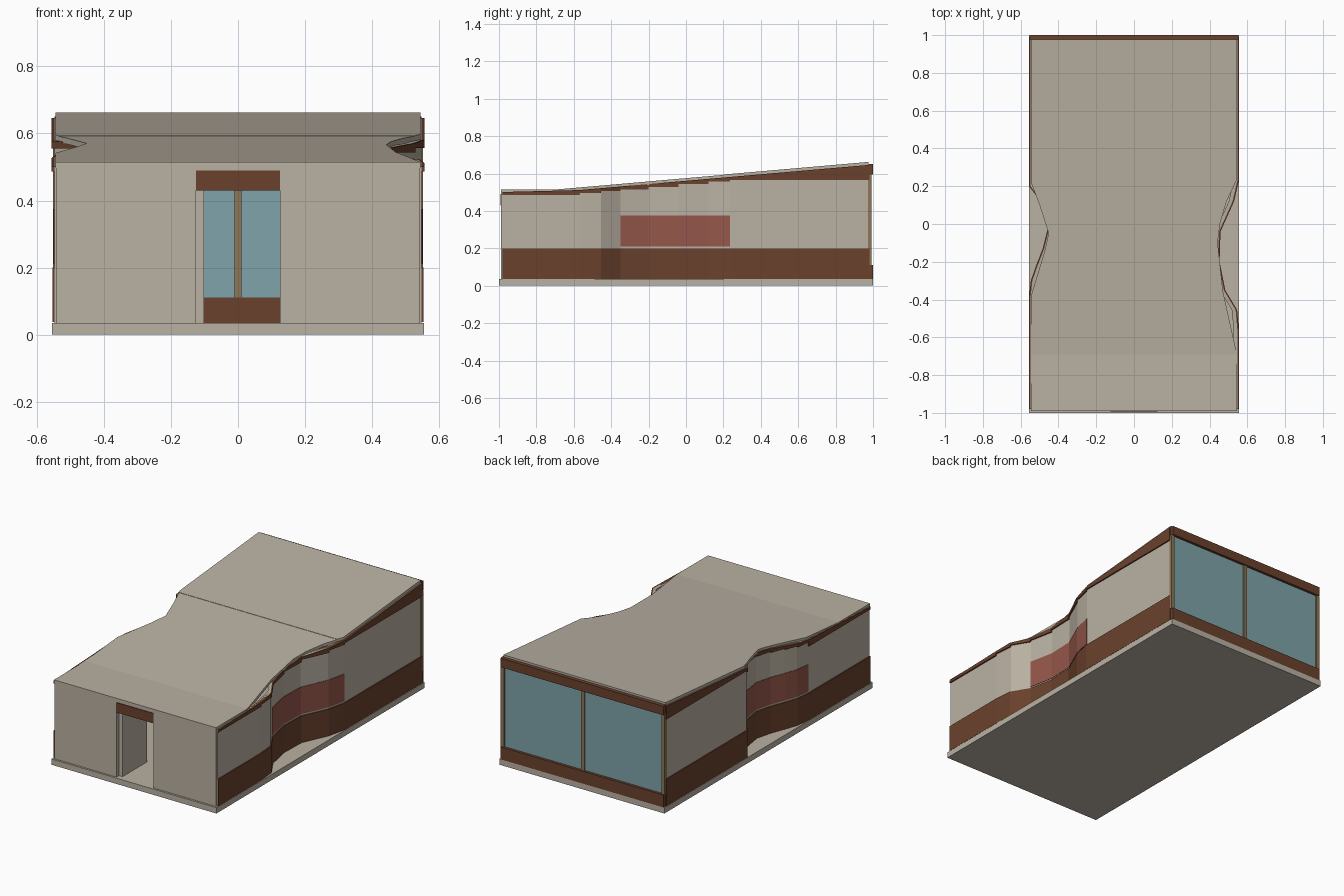
import bpy, bmesh

if "Cube" in bpy.data.objects:
    bpy.data.objects.remove(bpy.data.objects["Cube"])


def material(name, rgb):
    m = bpy.data.materials.new(name)
    m.diffuse_color = (*rgb, 1)
    m.use_nodes = True
    m.node_tree.nodes["Principled BSDF"].inputs["Base Color"].default_value = m.diffuse_color
    return m


BEIGE = material("beige plaster", (0.49, 0.44, 0.365))
BROWN = material("brown wood", (0.145, 0.053, 0.026))
RED = material("brick red", (0.30, 0.095, 0.07))
GLASS = material("blue glass", (0.21, 0.37, 0.40))
TAN = material("tan frame", (0.27, 0.18, 0.09))


def finish(name, bm, mat):
    bmesh.ops.recalc_face_normals(bm, faces=bm.faces)
    me = bpy.data.meshes.new(name)
    bm.to_mesh(me)
    bm.free()
    me.materials.append(mat)
    ob = bpy.data.objects.new(name, me)
    bpy.context.collection.objects.link(ob)
    return ob


def hexa(bm, bottom, top):
    """Closed block from four bottom and four top corners."""
    v = [bm.verts.new(p) for p in bottom + top]
    for f in ((3, 2, 1, 0), (4, 5, 6, 7), (0, 1, 5, 4), (1, 2, 6, 5), (2, 3, 7, 6), (3, 0, 4, 7)):
        bm.faces.new([v[i] for i in f])


def box(name, x0, x1, y0, y1, z0, z1, mat):
    bm = bmesh.new()
    c = [(x0, y0), (x1, y0), (x1, y1), (x0, y1)]
    hexa(bm, [(*p, z0) for p in c], [(*p, z1) for p in c])
    return finish(name, bm, mat)


def lerp(pts, y):
    """Linear lookup in a list of (y, value) points."""
    if y <= pts[0][0]:
        return pts[0][1]
    for (a, u), (b, v) in zip(pts, pts[1:]):
        if y <= b:
            return u + (v - u) * (y - a) / (b - a)
    return pts[-1][1]


def roof_z(y):
    return lerp([(-0.69, 0.515), (0.975, 0.66)], y)


# Plan curves of the pinched side walls: (y, distance from centre line)
WALL_RIGHT = [(-0.98, 0.548), (-0.57, 0.548), (-0.455, 0.538), (-0.35, 0.475), (-0.2, 0.445),
              (-0.04, 0.45), (0.12, 0.522), (0.235, 0.548), (0.98, 0.548)]
WALL_LEFT = [(-0.98, 0.548), (-0.39, 0.548), (-0.3, 0.538), (-0.22, 0.51), (-0.13, 0.475),
             (-0.03, 0.45), (0.1, 0.47), (0.2, 0.548), (0.98, 0.548)]
ROOF_RIGHT = [(-0.69, 0.545), (-0.35, 0.47), (-0.1, 0.443), (0.0, 0.455), (0.12, 0.49), (0.235, 0.545)]
ROOF_LEFT = [(-0.38, 0.545), (-0.15, 0.475), (-0.05, 0.452), (0.1, 0.50), (0.22, 0.545)]


def band(name, path, side, out, thick, low, high, mat, y_min=-1, y_max=1):
    """Strip of wall along a plan curve; low and high give heights per segment."""
    bm = bmesh.new()
    for (ya, xa), (yb, xb) in zip(path, path[1:]):
        if ya < y_min - 1e-6 or yb > y_max + 1e-6:
            continue
        c = [(side * (xa + out), ya), (side * (xb + out), yb),
             (side * (xb + out - thick), yb), (side * (xa + out - thick), ya)]
        hexa(bm, [(*p, low(p[1], ya)) for p in c], [(*p, high(p[1], ya)) for p in c])
    return finish(name, bm, mat)


def level(z):
    return lambda y, start: z


def under_roof(y, start):
    return roof_z(y) - 0.014


def fascia_low(y, start):
    # The fascia underside steps up from segment to segment
    return 0.565 if start > 0.15 else roof_z(start) - 0.029


for label, side, path, red0, red1 in (("right", 1, WALL_RIGHT, -0.35, 0.235),
                                      ("left", -1, WALL_LEFT, -0.39, 0.2)):
    band(label + "_wall", path, side, 0, 0.02, level(0.035), under_roof, BEIGE)
    band(label + "_wood_base", path, side, 0.006, 0.007, level(0.037), level(0.2), BROWN)
    band(label + "_fascia", path, side, 0.008, 0.02, fascia_low, under_roof, BROWN)
    band(label + "_brick_panel", path, side, 0.003, 0.004, level(0.21), level(0.375), RED, red0, red1)


def roof(name, y0, y1, lift):
    ys = sorted({y0, y1} | {y for y, _ in ROOF_LEFT + ROOF_RIGHT + [(-0.69, 0)] if y0 < y < y1})
    bm = bmesh.new()
    rows = []
    for y in ys:
        l, r, z = -lerp(ROOF_LEFT, y), lerp(ROOF_RIGHT, y), roof_z(y) + lift
        rows.append([bm.verts.new(p) for p in ((l, y, z), (r, y, z), (r, y, z - 0.018), (l, y, z - 0.018))])
    for a, b in zip(rows, rows[1:]):
        for i in range(4):
            j = (i + 1) % 4
            bm.faces.new((a[i], a[j], b[j], b[i]))
    bm.faces.new(rows[0])
    bm.faces.new(rows[-1][::-1])
    return finish(name, bm, BEIGE)


# Roof in two sheets with a small step between them
roof("front_roof", -0.99, 0.2, 0)
roof("rear_roof", 0.2, 0.977, 0.002)

# Floor slab
box("floor_slab", -0.555, 0.555, -1, 1, 0, 0.035, BEIGE)

# Front wall with doorway, header and open door leaf
for side, label in ((-1, "left"), (1, "right")):
    a, b = sorted((side * 0.125, side * 0.543))
    box("front_wall_" + label, a, b, -0.988, -0.965, 0.035, 0.497, BEIGE)
box("front_wall_top", -0.125, 0.125, -0.988, -0.965, 0.49, 0.497, BEIGE)
box("door_header", -0.125, 0.125, -0.992, -0.962, 0.43, 0.49, BROWN)
box("open_door_leaf", -0.125, -0.101, -0.965, -0.73, 0.035, 0.43, BEIGE)

# Rear window wall
box("rear_fascia", -0.548, 0.548, 0.975, 1.0, 0.595, 0.65, BROWN)
box("rear_sill", -0.548, 0.548, 0.975, 1.0, 0.035, 0.11, BROWN)
box("rear_glass", -0.54, 0.54, 0.978, 0.984, 0.11, 0.595, GLASS)
for label, x in (("left", -0.541), ("middle", 0), ("right", 0.541)):
    box("window_post_" + label, x - 0.011, x + 0.011, 0.972, 0.993, 0.11, 0.595, TAN)
